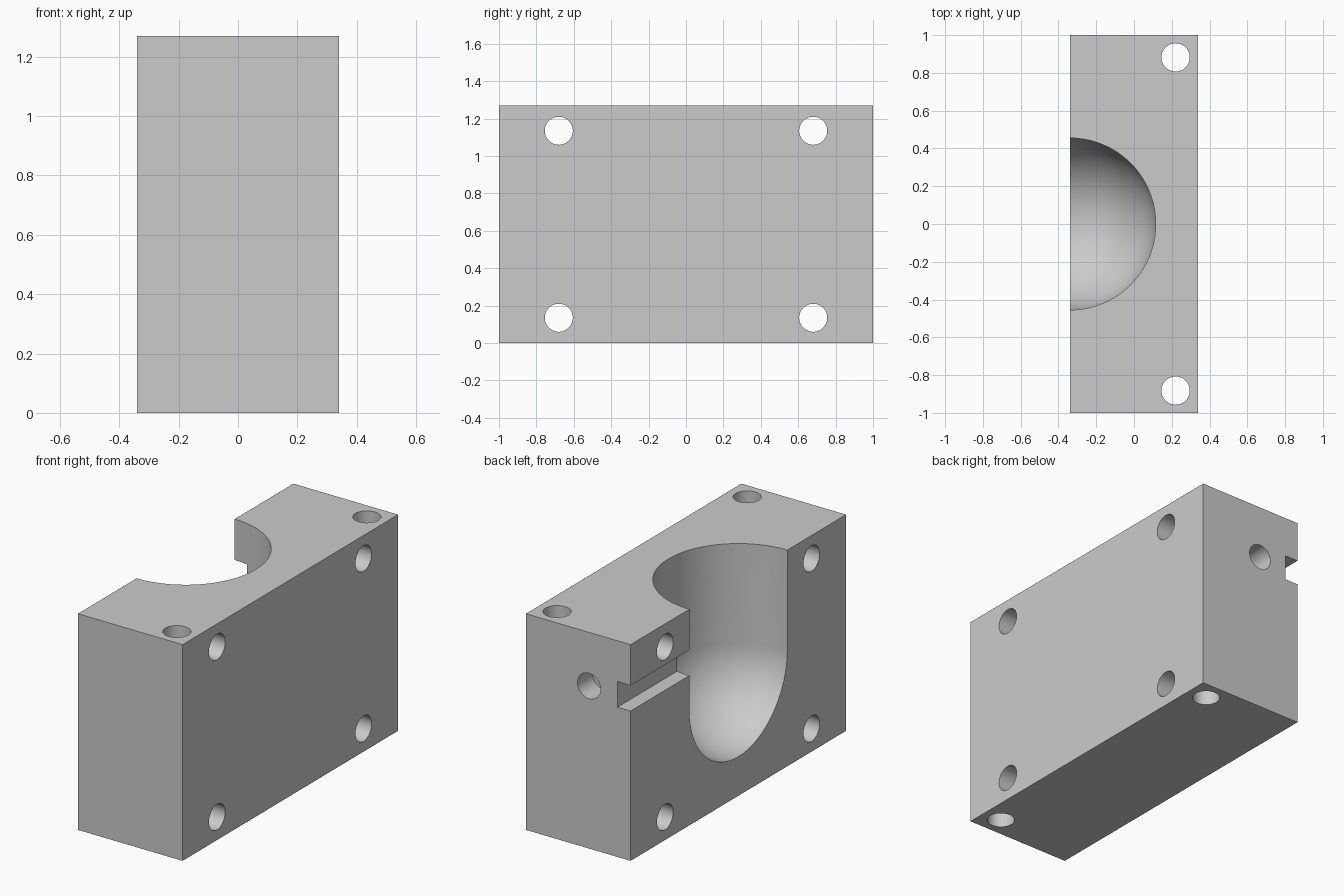
import bpy, bmesh, math
from mathutils import Matrix

cube = bpy.data.objects.get("Cube")
if cube:
    bpy.data.objects.remove(cube, do_unlink=True)

HX, HY, H = 0.34, 1.0, 1.27      # half width, half length, height
HOLE_R = 0.075
SEAT_R, SEAT_Z = 0.455, 0.685    # round pocket radius and centre height

grey = bpy.data.materials.new("plain grey")
grey.use_nodes = True
grey.diffuse_color = (0.6, 0.6, 0.6, 1)
grey.node_tree.nodes["Principled BSDF"].inputs["Base Color"].default_value = (0.6, 0.6, 0.6, 1)


def make(name, bm):
    bmesh.ops.recalc_face_normals(bm, faces=bm.faces)
    mesh = bpy.data.meshes.new(name)
    bm.to_mesh(mesh)
    bm.free()
    mesh.materials.append(grey)
    ob = bpy.data.objects.new(name, mesh)
    bpy.context.collection.objects.link(ob)
    return ob


def box(name, lo, hi):
    bm = bmesh.new()
    bmesh.ops.create_cube(bm, size=1)
    for v in bm.verts:
        v.co = [l + (c + 0.5) * (h - l) for c, l, h in zip(v.co, lo, hi)]
    return make(name, bm)


def rod(name, centre, axis, length):
    turn = {"x": Matrix.Rotation(math.pi / 2, 4, "Y"),
            "y": Matrix.Rotation(math.pi / 2, 4, "X"),
            "z": Matrix.Identity(4)}[axis]
    bm = bmesh.new()
    bmesh.ops.create_cone(bm, cap_ends=True, segments=48, radius1=HOLE_R, radius2=HOLE_R,
                          depth=length, matrix=Matrix.Translation(centre) @ turn)
    return make(name, bm)


def round_pocket():
    # Half-round profile with a straight shaft, spun about the vertical axis
    bm = bmesh.new()
    steps = 24
    pts = [(SEAT_R * math.sin(a), SEAT_Z - SEAT_R * math.cos(a))
           for a in (math.pi / 2 * i / steps for i in range(steps + 1))]
    pts += [(SEAT_R, H + 0.2), (0, H + 0.2)]
    verts = [bm.verts.new((-HX + r, 0, z)) for r, z in pts]
    edges = [bm.edges.new(p) for p in zip(verts, verts[1:])]
    bmesh.ops.spin(bm, geom=verts + edges, cent=(-HX, 0, 0), axis=(0, 0, 1),
                   angle=2 * math.pi, steps=96)
    bmesh.ops.remove_doubles(bm, verts=bm.verts, dist=0.0001)
    return make("pocket_cutter", bm)


# Solid block
block = box("mould_block", (-HX, -HY, 0), (HX, HY, H))

# Pocket, side channel and blind hole in the back
cutters = [
    round_pocket(),
    box("channel_cutter", (-HX - 0.1, 0.2, 0.88), (-HX + 0.085, HY + 0.1, 1.03)),
    rod("back_hole_cutter", (-0.07, HY, 0.955), "y", 0.28),
]

# Through holes across the width and down the height
for y in (-1, 1):
    cutters.append(rod("height_hole_cutter", (0.22, 0.882 * y, H / 2), "z", 2))
    for z in (0.135, 1.135):
        cutters.append(rod("width_hole_cutter", (0, 0.68 * y, z), "x", 1))

for cutter in cutters:
    cutter.hide_render = True
    mod = block.modifiers.new("cut", "BOOLEAN")
    mod.operation = "DIFFERENCE"
    mod.solver = "EXACT"
    mod.object = cutter

bpy.ops.object.select_all(action="DESELECT")
block.select_set(True)
bpy.context.view_layer.objects.active = block
for mod in list(block.modifiers):
    bpy.ops.object.modifier_apply(modifier=mod.name)
for cutter in cutters:
    bpy.data.objects.remove(cutter, do_unlink=True)

bpy.ops.object.shade_smooth_by_angle(angle=math.radians(30))
